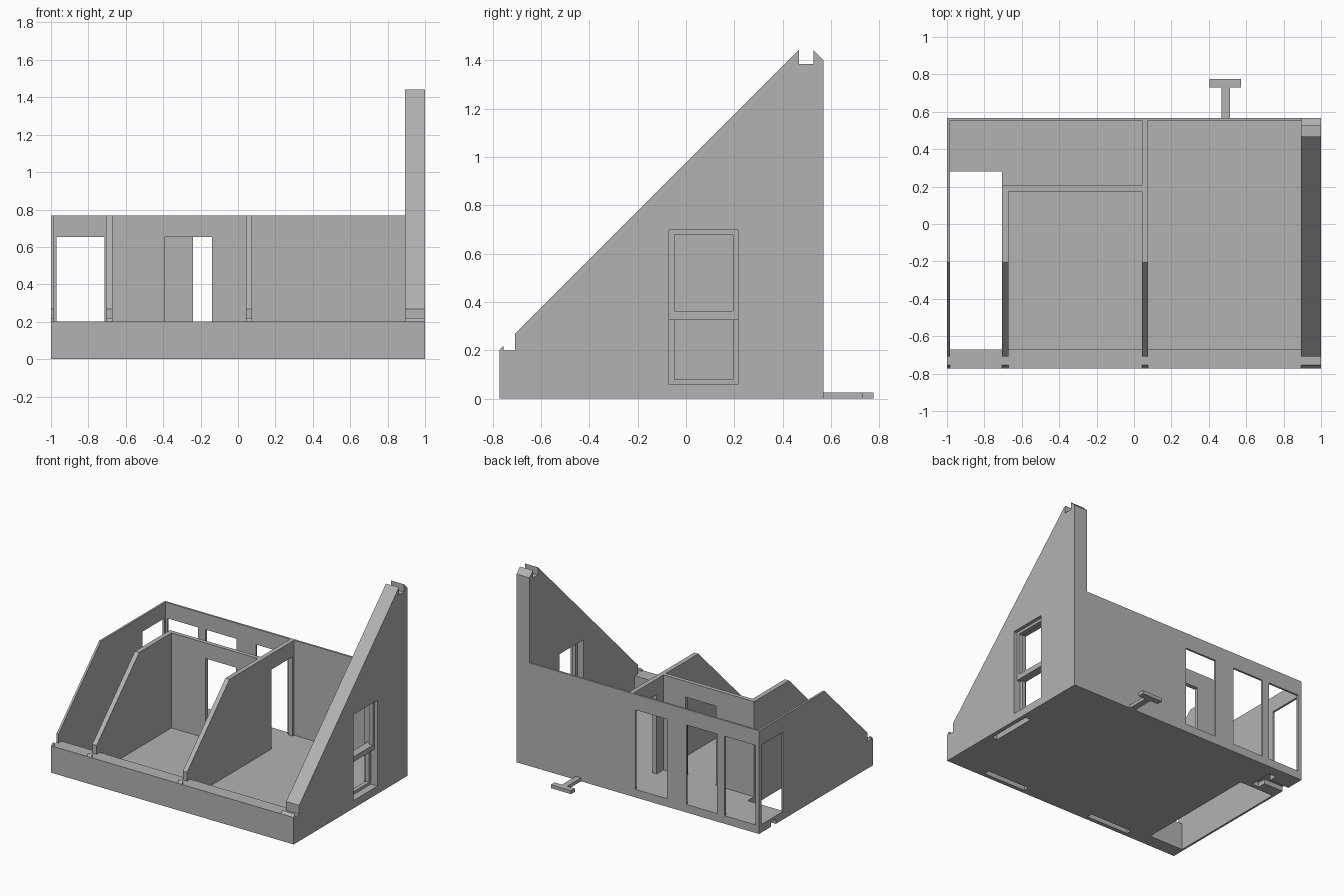
import bpy
import bmesh

cube = bpy.data.objects.get("Cube")
if cube:
    bpy.data.objects.remove(cube, do_unlink=True)

grey = bpy.data.materials.new("plain_grey")
grey.use_nodes = True
COLOUR = (0.45, 0.45, 0.45, 1)
grey.diffuse_color = COLOUR
grey.node_tree.nodes["Principled BSDF"].inputs["Base Color"].default_value = COLOUR


def prism(name, profile, x0, x1):
    """Extrude a (y, z) profile along x."""
    bm = bmesh.new()
    face = bm.faces.new([bm.verts.new((x0, y, z)) for y, z in profile])
    new = bmesh.ops.extrude_face_region(bm, geom=[face])["geom"]
    verts = [v for v in new if isinstance(v, bmesh.types.BMVert)]
    bmesh.ops.translate(bm, verts=verts, vec=(x1 - x0, 0, 0))
    bmesh.ops.recalc_face_normals(bm, faces=bm.faces)
    mesh = bpy.data.meshes.new(name)
    bm.to_mesh(mesh)
    bm.free()
    mesh.materials.append(grey)
    obj = bpy.data.objects.new(name, mesh)
    bpy.context.collection.objects.link(obj)
    return obj


def box(name, x, y, z):
    """Box from (low, high) ranges on each axis."""
    return prism(name, [(y[0], z[0]), (y[1], z[0]), (y[1], z[1]), (y[0], z[1])], *x)


def cut(obj, *ranges):
    """Cut box-shaped openings out of a part."""
    for r in ranges:
        cutter = box("cutter", *r)
        cutter.hide_render = True
        mod = obj.modifiers.new("opening", "BOOLEAN")
        mod.operation, mod.solver, mod.object = "DIFFERENCE", "EXACT", cutter
        bpy.context.view_layer.objects.active = obj
        bpy.ops.object.modifier_apply(modifier=mod.name)
        bpy.data.objects.remove(cutter, do_unlink=True)


FRONT, BACK = -0.772, 0.568
FLOOR, SILL, TOP, HEAD = 0.06, 0.2, 0.768, 0.652
SKIN = 0.015
INNER = BACK - SKIN
NEAR = -0.67                      # back of the front kerb
PART_L, PART_R = (-0.705, -0.67), (0.042, 0.076)
GABLE = 0.893

# Shared front edge: hooked nose, groove, then the start of the roof slope
nose = [(FRONT, SILL), (-0.755, 0.22), (-0.755, SILL), (-0.708, SILL), (-0.708, 0.267)]


def sloped_wall(name, x, back, bottom):
    slope_end = TOP - 0.975
    return prism(name, [(FRONT, bottom)] + nose +
                 [(slope_end, TOP), (back, TOP), (back, bottom)], *x)


# Floor slab with the stair opening and the T-shaped socket underneath
floor = box("floor", (-1 + SKIN, GABLE), (NEAR, INNER), (0, FLOOR))
socket_stem = ((-1.1, -0.83), (0.37, 0.43), (-0.1, 0.035))
socket_head = ((-0.84, -0.78), (0.31, 0.49), (-0.1, 0.035))
cut(floor, ((-1.1, PART_L[0]), (-0.8, 0.28), (-0.1, 0.3)), socket_stem, socket_head)

# Front kerb with two long slots underneath
kerb = box("front_kerb", (-1 + SKIN, GABLE), (FRONT, NEAR), (0, SILL))
cut(kerb, *[((c - 0.175, c + 0.175), (-0.742, -0.7), (-0.1, 0.1)) for c in (0.52, -0.385)])

# Back wall with three tall openings
back_wall = box("back_wall", (-1, GABLE), (INNER, BACK), (0, TOP))
cut(back_wall, *[(x, (0.5, 0.6), (FLOOR, HEAD))
                 for x in ((-0.97, -0.715), (-0.655, -0.4), (-0.24, 0.02))])

# Thin left wall with one opening and the socket mouth
left_wall = sloped_wall("left_wall", (-1, -1 + SKIN), INNER, 0)
cut(left_wall, ((-1.1, -0.9), (0.285, 0.54), (FLOOR, HEAD)), socket_stem)

# Inner partitions
sloped_wall("stair_partition", PART_L, 0.205, 0.03)
middle = sloped_wall("middle_partition", PART_R, INNER, 0.03)
cut(middle, ((0, 0.1), (0.285, 0.535), (FLOOR, HEAD)))
cross = box("cross_partition", (PART_L[1], PART_R[0]), (0.174, 0.205), (0.03, TOP))
cut(cross, ((-0.39, -0.14), (0.1, 0.3), (FLOOR, HEAD)))

# Tall right gable with a ridge notch, a window hole and a slot underneath
gable = prism("right_gable", [(FRONT, 0)] + nose + [
    (0.467, 1.442), (0.467, 1.385), (0.527, 1.385), (0.527, 1.442),
    (BACK, 1.402), (BACK, 0)], GABLE, 1)
WY, WZ = (-0.07, 0.215), (0.058, 0.698)
cut(gable, ((0.8, 1.1), WY, WZ),
    ((0.925, 0.97), (-0.335, 0.015), (-0.1, 0.04)))


def sash(name, x, z, pane_z):
    frame = box(name, x, WY, z)
    cut(frame, ((0.8, 1.1), (-0.048, 0.195), pane_z))


# Two sliding sashes set one behind the other
sash("upper_sash", (0.945, 0.975), (0.325, WZ[1]), (0.363, 0.678))
sash("lower_sash", (0.915, 0.945), (WZ[0], 0.363), (0.079, 0.325))

# T-shaped joining tab on the back
box("tab_stem", (0.468, 0.512), (BACK, 0.73), (0, 0.025))
box("tab_head", (0.405, 0.572), (0.73, 0.775), (0, 0.025))
